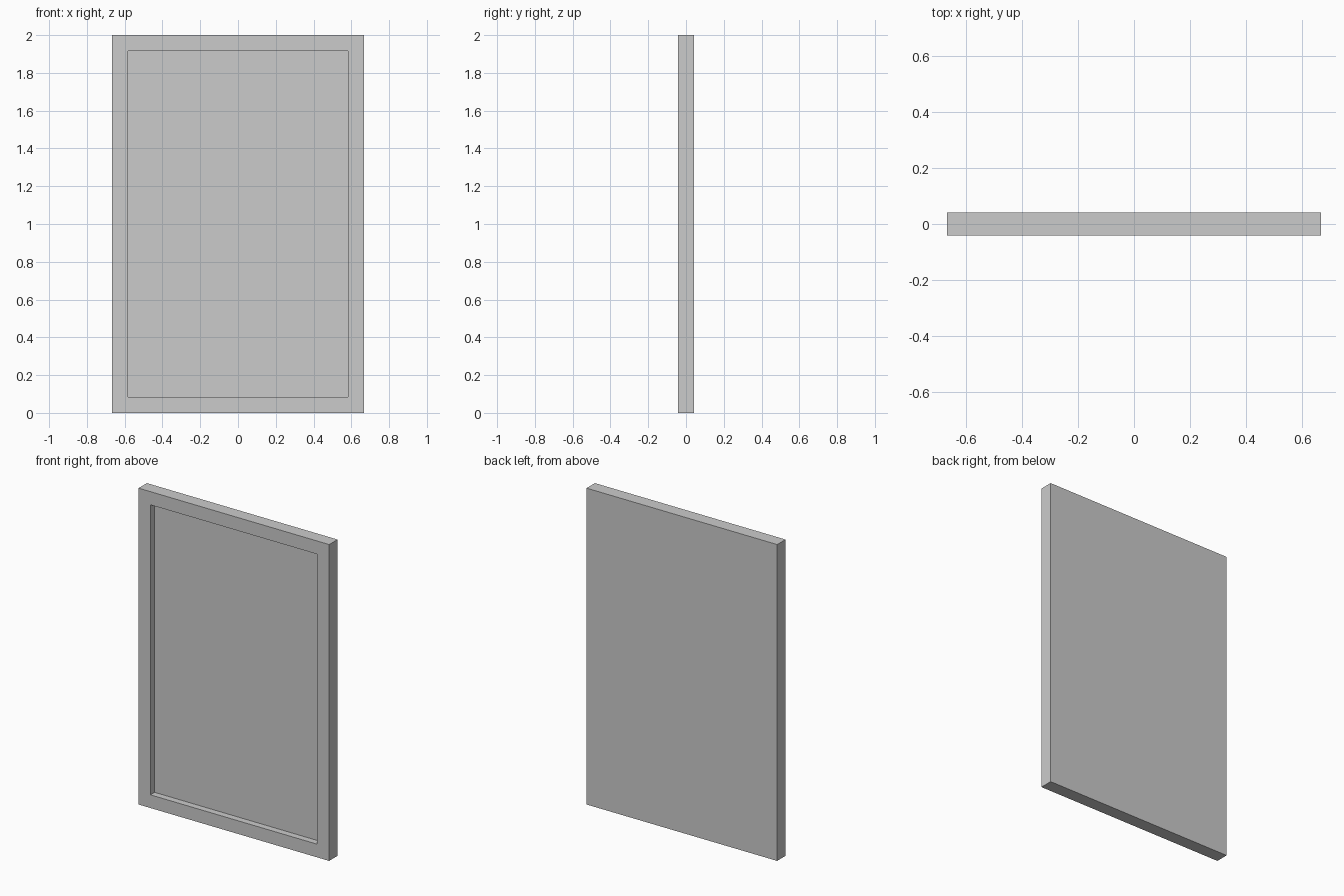
import bpy, bmesh

if "Cube" in bpy.data.objects:
    bpy.data.objects.remove(bpy.data.objects["Cube"])

U = 2 / 24                      # border width and thickness
W, H, T = 16 * U, 24 * U, U

# Solid slab standing on the ground
bm = bmesh.new()
bmesh.ops.create_cube(bm, size=1)
for v in bm.verts:
    v.co = (v.co.x * W, v.co.y * T, (v.co.z + 0.5) * H)

# Inset the front face, then push it back to half thickness
bm.normal_update()
front = min(bm.faces, key=lambda f: f.normal.y)
bmesh.ops.inset_region(bm, faces=[front], thickness=U, use_even_offset=True)
panel = bmesh.ops.extrude_discrete_faces(bm, faces=[front])["faces"][0]
bmesh.ops.translate(bm, verts=panel.verts, vec=(0, T / 2, 0))
bmesh.ops.recalc_face_normals(bm, faces=bm.faces)

mesh = bpy.data.meshes.new("framed_panel")
bm.to_mesh(mesh)
bm.free()
bpy.context.collection.objects.link(bpy.data.objects.new("framed_panel", mesh))
